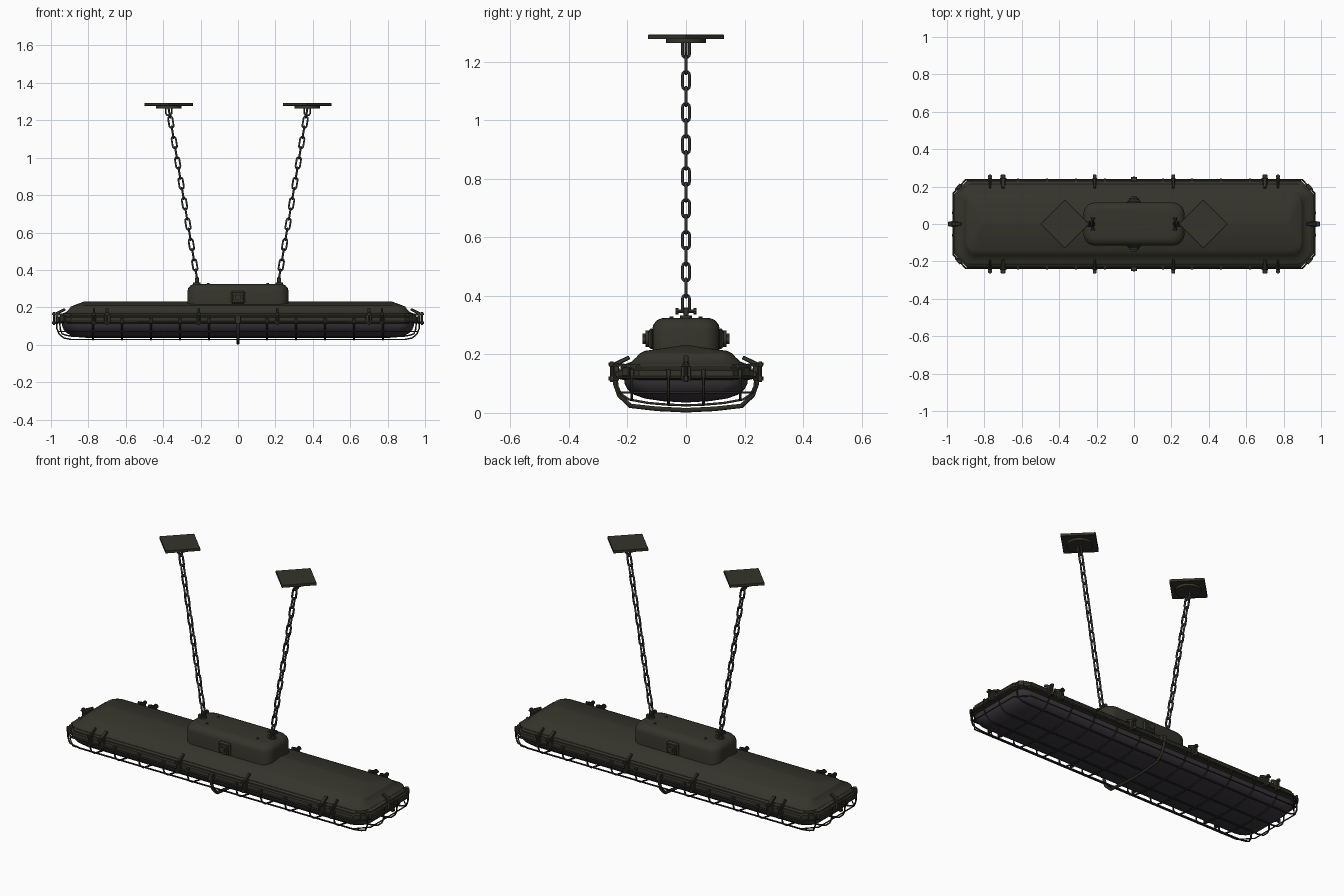
import bpy, bmesh, math
from mathutils import Vector, Matrix

if "Cube" in bpy.data.objects:
    bpy.data.objects.remove(bpy.data.objects["Cube"])


def mat(name, c):
    m = bpy.data.materials.new(name)
    m.diffuse_color = (*c, 1)
    m.use_nodes = True
    m.node_tree.nodes["Principled BSDF"].inputs["Base Color"].default_value = m.diffuse_color
    return m


OLIVE = mat("dark olive paint", (0.035, 0.034, 0.024))
WIRE = mat("black olive wire", (0.025, 0.024, 0.018))
GLASS = mat("smoky violet glass", (0.042, 0.037, 0.045))
STEEL = mat("chain steel", (0.034, 0.033, 0.037))


def finish(bm, name, m, angle=30):
    bmesh.ops.recalc_face_normals(bm, faces=bm.faces)
    me = bpy.data.meshes.new(name)
    bm.to_mesh(me)
    bm.free()
    me.materials.append(m)
    for p in me.polygons:
        p.use_smooth = True
    me.set_sharp_from_angle(angle=math.radians(angle))
    o = bpy.data.objects.new(name, me)
    bpy.context.collection.objects.link(o)
    return o


def loft(name, rings, m, seg=1, angle=30):
    """Stack of rounded rectangles (half x, half y, corner radius, z)."""
    bm = bmesh.new()
    loops = []
    for hx, hy, r, z in rings:
        vs = []
        for k, (sx, sy) in enumerate([(1, 1), (-1, 1), (-1, -1), (1, -1)]):
            for i in range(seg + 1):
                a = math.pi / 2 * (k + i / seg)
                vs.append(bm.verts.new((sx * (hx - r) + r * math.cos(a), sy * (hy - r) + r * math.sin(a), z)))
        loops.append(vs)
    n = len(loops[0])
    for a, b in zip(loops, loops[1:]):
        for i in range(n):
            bm.faces.new((a[i], a[(i + 1) % n], b[(i + 1) % n], b[i]))
    bm.faces.new(loops[0])
    bm.faces.new(loops[-1])
    return finish(bm, name, m, angle)


def box(name, c, s, m, rot=None, bevel=0.002):
    bm = bmesh.new()
    bmesh.ops.create_cube(bm, size=1, matrix=Matrix.Diagonal((*s, 1)))
    if bevel:
        bmesh.ops.bevel(bm, geom=bm.edges[:], offset=bevel, segments=1, affect='EDGES')
    bm.transform(Matrix.Translation(c) @ (rot or Matrix()))
    return finish(bm, name, m)


def cyl(name, a, b, r, m, n=12, r2=None):
    a, b = Vector(a), Vector(b)
    d = b - a
    bm = bmesh.new()
    bmesh.ops.create_cone(bm, cap_ends=True, segments=n, radius1=r, radius2=r if r2 is None else r2, depth=d.length)
    bm.transform(Matrix.Translation((a + b) / 2) @ d.to_track_quat('Z', 'Y').to_matrix().to_4x4())
    return finish(bm, name, m)


def wire(name, pts, r, m, closed=False):
    cu = bpy.data.curves.new(name, 'CURVE')
    cu.dimensions = '3D'
    cu.bevel_depth, cu.bevel_resolution = r, 1
    cu.use_fill_caps = True
    sp = cu.splines.new('POLY')
    sp.points.add(len(pts) - 1)
    for p, q in zip(sp.points, pts):
        p.co = (*q, 1)
    sp.use_cyclic_u = closed
    tmp = bpy.data.objects.new(name, cu)
    me = bpy.data.meshes.new_from_object(tmp)
    bpy.data.objects.remove(tmp)
    me.name = name
    me.materials.clear()
    me.materials.append(m)
    o = bpy.data.objects.new(name, me)
    bpy.context.collection.objects.link(o)
    return o


# Housing: flange band, skirt and hipped roof
loft("flange", [(.945, .215, .06, .113), (.962, .23, .07, .116), (.962, .23, .07, .145), (.955, .223, .07, .15),
                (.955, .223, .07, .157), (.945, .215, .068, .165), (.92, .19, .06, .165)], OLIVE)
loft("housing", [(.94, .21, .065, .155), (.94, .21, .065, .166), (.918, .186, .06, .175), (.903, .17, .055, .19),
                 (.895, .158, .055, .203), (.875, .14, .05, .212), (.82, .002, .001, .232)], OLIVE, 3, 22)

# Glass bowl
loft("glass_bowl", [(.942, .212, .06, .12), (.94, .21, .07, .1), (.932, .2, .08, .08), (.915, .178, .08, .062),
                    (.89, .14, .08, .049), (.85, .08, .06, .04), (.8, .01, .01, .036)], GLASS, 4, 50)

# Gear box on top
loft("gear_box", [(.27, .115, .06, .2), (.27, .115, .06, .288), (.266, .111, .06, .303), (.255, .1, .055, .316),
                  (.24, .085, .05, .323), (.225, .07, .045, .325)], OLIVE, 5)

# Cable glands on both long sides of the gear box
for s in (-1, 1):
    box("gland_plate", (0, s * .118, .253), (.075, .02, .07), OLIVE, bevel=.008)
    cyl("gland_boss", (0, s * .11, .253), (0, s * .138, .253), .028, OLIVE, 16)
    cyl("gland_nut", (0, s * .13, .253), (0, s * .148, .253), .018, OLIVE, 6)
for x in (-.16, .16):
    for y in (-.05, .05):
        cyl("lid_screw", (x, y, .322), (x, y, .329), .007, OLIVE, 8)

# Wire cage: cross ribs, lengthwise wires and rim
half = [(.238, .128), (.234, .09), (.222, .064), (.195, .046), (.13, .034), (.06, .028)]
section = [(-y, z) for y, z in half] + [(0, .026)] + half[::-1]
for i in range(-5, 6):
    if i:
        x = i * .155
        wire("cage_rib", [(x, y, z) for y, z in section], .0045, WIRE)
        for s in (-1, 1):
            box("cage_hook", (x, s * .234, .13), (.014, .016, .024), OLIVE)
for y, z in ((.06, .028), (.185, .044)):
    for s in (-1, 1):
        e = .962 if y < .1 else .945
        end = [(e + .008, .13), (e + .006, .085), (e - .005, .058), (e - .03, .036 if y < .1 else .05), (e - .07, z)]
        path = [(-x, s * y, q) for x, q in end] + [(x, s * y, q) for x, q in end[::-1]]
        wire("cage_long_wire", path, .0045, WIRE)
        for sx in (-1, 1):
            box("cage_end_hook", (sx * (e + .004), s * y, .135), (.014, .014, .03), OLIVE)
rim = [(.966, .165), (.9, .236), (-.9, .236), (-.966, .165), (-.966, -.165), (-.9, -.236), (.9, -.236), (.966, -.165)]
wire("cage_rim", [(x, y, .122) for x, y in rim], .005, WIRE, True)
wire("cage_side_ring", [(x * .99, y * .97, .07) for x, y in rim], .0035, WIRE, True)

# Thick centre hoop
hoop = [(.245, .14), (.242, .1), (.228, .06), (.19, .024), (.1, .014), (0, .009)]
wire("centre_hoop", [(0, -y, z) for y, z in hoop] + [(0, y, z) for y, z in hoop[-2::-1]], .009, WIRE)
for s in (-1, 1):
    box("hoop_lug", (0, s * .24, .135), (.03, .025, .04), OLIVE)


# Clamps: built pointing outward along local +x, then turned into place
def clamp(px, py, ang, w):
    rot = Matrix.Rotation(ang, 4, 'Z')
    def at(u, z):
        return Vector((px, py, z)) + rot @ Vector((u, 0, 0))
    box("clamp_body", at(.002, .135), (.018, w, .05), OLIVE, rot)
    box("clamp_arm", at(.0, .163), (.055, w * .75, .01), OLIVE, rot)
    box("clamp_lever", at(-.018, .178), (.055, w * .5, .014), OLIVE, rot @ Matrix.Rotation(.45, 4, 'Y'))
    cyl("clamp_bolt", at(.018, .106), at(.018, .176), .006, OLIVE, 8)
    cyl("clamp_nut", at(.018, .11), at(.018, .124), .011, OLIVE, 6)
    cyl("clamp_head", at(.018, .162), at(.018, .173), .01, OLIVE, 6)


for s in (-1, 1):
    for x, w in ((.7, .034), (.77, .02), (.21, .026)):
        for sx in (-1, 1):
            clamp(sx * x, s * .236, s * math.pi / 2, w)
    clamp(s * .966, 0, 0 if s > 0 else math.pi, .034)
    for t in (-1, 1):
        box("corner_lug", (s * .935, t * .2, .14), (.02, .03, .03), OLIVE,
            Matrix.Rotation(s * t * math.pi / 4, 4, 'Z'))


# Stadium-shaped link lying along direction d with width along w
def link(name, c, d, w, length, width, r, m):
    a, R = (length - width) / 2, width / 2 - r
    pts = []
    for k in (0, 1):
        for i in range(7):
            t = math.pi * (k + i / 6)
            pts.append(c + w * (R * math.cos(t)) + d * (R * math.sin(t) + (a if k == 0 else -a)))
    wire(name, pts, r, m, True)


# Hanging chains, shackles and ceiling plates
for s in (-1, 1):
    lo, hi = Vector((s * .222, 0, .372)), Vector((s * .368, 0, 1.245))
    d = (hi - lo).normalized()
    side = Vector((0, 1, 0))
    across = d.cross(side)
    n = 17
    for i in range(n):
        link("chain_link", lo.lerp(hi, i / (n - 1)), d, side if i % 2 == 0 else across, .073, .034, .0055, STEEL)
    # Shackle and lug on the gear box
    cyl("shackle_base", (s * .22, 0, .315), (s * .22, 0, .333), .02, OLIVE, 12)
    box("shackle_lug", (s * .22, 0, .343), (.022, .016, .034), OLIVE)
    cyl("shackle_pin", (s * .22, -.034, .347), (s * .22, .034, .347), .006, OLIVE, 8)
    for t in (-1, 1):
        cyl("pin_head", (s * .22, t * .026, .347), (s * .22, t * .036, .347), .011, OLIVE, 8)
    # Ceiling plate, boss and loop
    box("ceiling_plate", (s * .37, 0, 1.285), (.184, .184, .015), OLIVE, Matrix.Rotation(math.pi / 4, 4, 'Z'), .001)
    cyl("ceiling_boss", (s * .37, 0, 1.264), (s * .37, 0, 1.28), .068, OLIVE, 24)
    u = [(.017, 1.268), (.016, 1.238), (.009, 1.226), (-.009, 1.226), (-.016, 1.238), (-.017, 1.268)]
    wire("ceiling_loop", [(s * .37 + x, 0, z) for x, z in u], .005, STEEL)
